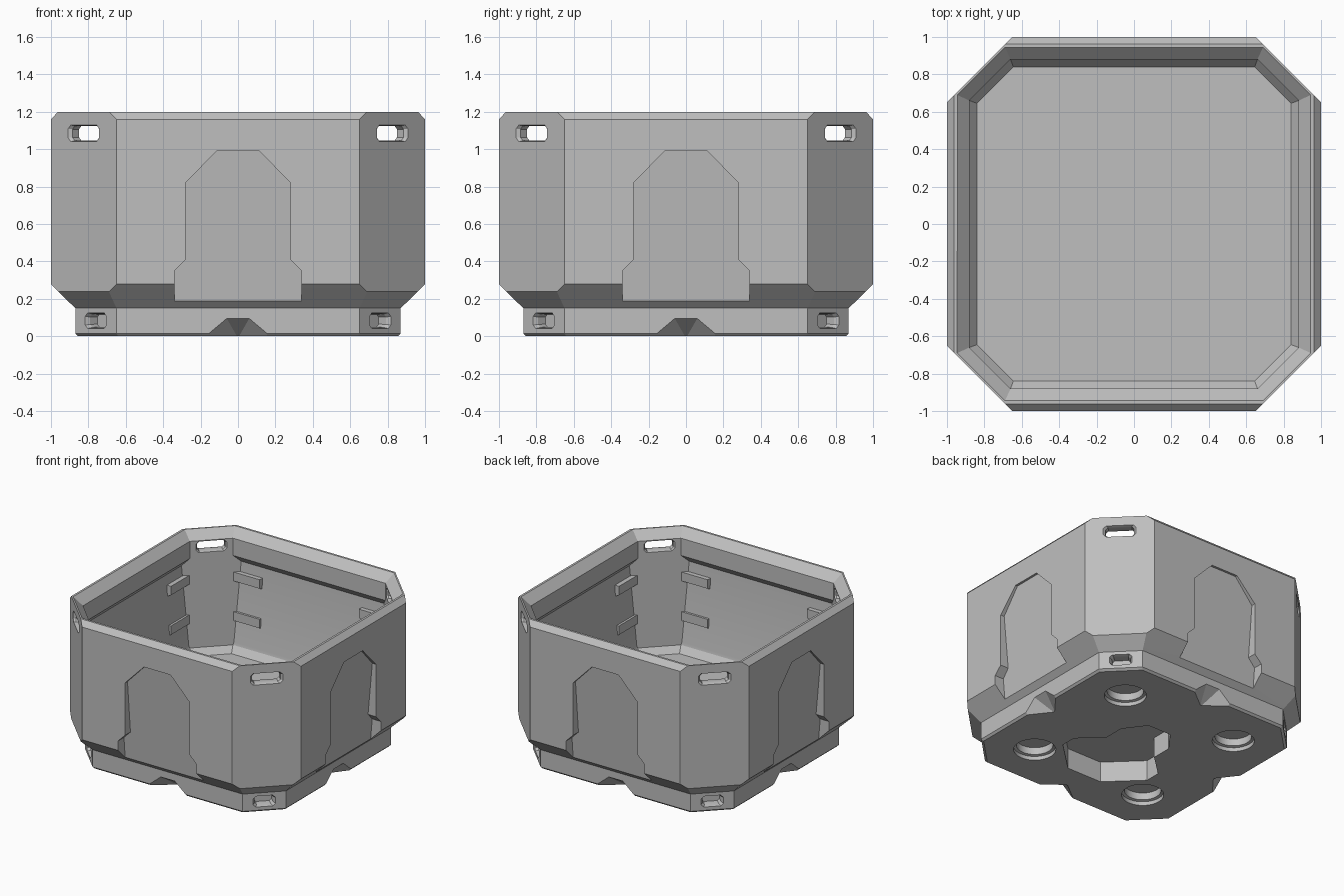
import bpy, bmesh, math
from mathutils import Matrix, Vector

cube = bpy.data.objects.get("Cube")
if cube:
    bpy.data.objects.remove(cube, do_unlink=True)

grey = bpy.data.materials.new("plain grey")
grey.use_nodes = True
COLOUR = (0.52, 0.52, 0.52, 1)
grey.diffuse_color = COLOUR
grey.node_tree.nodes["Principled BSDF"].inputs["Base Color"].default_value = COLOUR


def make_object(name, bm):
    bmesh.ops.recalc_face_normals(bm, faces=bm.faces)
    mesh = bpy.data.meshes.new(name)
    bm.to_mesh(mesh)
    bm.free()
    obj = bpy.data.objects.new(name, mesh)
    bpy.context.collection.objects.link(obj)
    mesh.materials.append(grey)
    return obj


def loft(bm, rings):
    """Join rings of points into a closed, capped solid."""
    loops = [[bm.verts.new(p) for p in ring] for ring in rings]
    n = len(loops[0])
    for low, high in zip(loops, loops[1:]):
        for i in range(n):
            j = (i + 1) % n
            bm.faces.new((low[i], low[j], high[j], high[i]))
    bm.faces.new(loops[0])
    bm.faces.new(loops[-1])


def mirrored(half):
    return half + [(-x, z) for x, z in reversed(half)]


def turned(rings, angle):
    m = Matrix.Rotation(angle, 3, "Z")
    return [[m @ Vector(p) for p in ring] for ring in rings]


def sections(pts, centre_z, steps):
    """Copies of an x-z outline along y, each scaled about its centre."""
    return [[(x * s, y, centre_z + z * s) for x, z in pts] for y, s in steps]


def octagon(z, side, diagonal):
    """side: half width; diagonal: x + y along the corner faces."""
    b = diagonal - side
    ring = []
    for k in range(4):
        m = Matrix.Rotation(k * math.pi / 2, 3, "Z")
        ring += [m @ Vector((b, side, z)), m @ Vector((-b, side, z))]
    return ring


def slot(w, h):
    c = h * 0.45
    return mirrored([(w - c, -h), (w, c - h), (w, h - c), (w - c, h)])


# Bin body: outside from foot to rim, then inside down to the floor
profile = [
    (0, .855, 1.495), (.015, .87, 1.52), (.15, .87, 1.52), (.238, .96, 1.65),
    (.278, 1, 1.65), (1.16, 1, 1.65), (1.2, .962, 1.65), (1.2, .945, 1.635),
    (1.135, .88, 1.54), (1, .88, 1.54), (.95, .922, 1.54), (.32, .885, 1.54),
    (.3, .88, 1.54), (.25, .84, 1.485),
]
bm = bmesh.new()
loft(bm, [octagon(*p) for p in profile])
body = make_object("bin_body", bm)

# Cutters
bm = bmesh.new()
arch = mirrored([(.34, .185), (.34, .35), (.28, .41), (.28, .82), (.115, .99)])
arch_rings = [[(x, .91 + (z - .185) * .09, z) for x, z in arch],
              [(x, 1.1, z) for x, z in arch]]
notch = sections(mirrored([(.185, 0), (.06, .105)]), -.01, [(.74, .1), (.87, 1), (.95, 1.05)])
top_slot = sections(slot(.12, .046), 1.085,
                    [(1.06, 1.15), (1.1, .85), (1.15, .85), (1.19, 1.15)])
foot_slot = sections(slot(.08, .042), .083, [(1, .8), (1.05, .85), (1.09, 1.1)])
for k in range(4):
    quarter = k * math.pi / 2
    loft(bm, turned(arch_rings, quarter))
    loft(bm, turned(notch, quarter))
    for corner_cut in (top_slot, foot_slot):
        loft(bm, turned(corner_cut, quarter + math.pi / 4))

# Round sockets under the foot
for sx in (-.5, .5):
    for sy in (-.5, .5):
        rings = []
        for z, r in ((-.05, .15), (.03, .15), (.035, .13), (.09, .13)):
            rings.append([(sx + r * math.cos(a), sy + r * math.sin(a), z)
                          for a in (i * math.tau / 32 for i in range(32))])
        loft(bm, rings)

# Keyhole pocket under the foot
keyhole = mirrored([(.15, -.55), (.39, -.32), (.39, -.2), (.22, -.04), (.22, .12), (.1, .28)])
loft(bm, [[(x, y, z) for x, y in keyhole] for z in (-.05, .16)])
cutter = make_object("cutter", bm)
cutter.hide_render = True

cut = body.modifiers.new("cuts", "BOOLEAN")
cut.operation = "DIFFERENCE"
cut.solver = "EXACT"
cut.object = cutter
bpy.context.view_layer.objects.active = body
body.select_set(True)
bpy.ops.object.modifier_apply(modifier=cut.name)
bpy.data.objects.remove(cutter, do_unlink=True)

# Short ribs beside the inside corner posts
bm = bmesh.new()
for k in range(4):
    for side in (-1, 1):
        for z in (.52, .83):
            rib = [(.95, z - .06), (.882, z - .03), (.882, z + .04), (.95, z + .04)]
            rings = [[(side * x, y, h) for y, h in rib] for x in (.43, .66)]
            loft(bm, turned(rings, k * math.pi / 2))
make_object("inner_ribs", bm)
bpy.ops.object.shade_smooth_by_angle(angle=math.radians(20))
